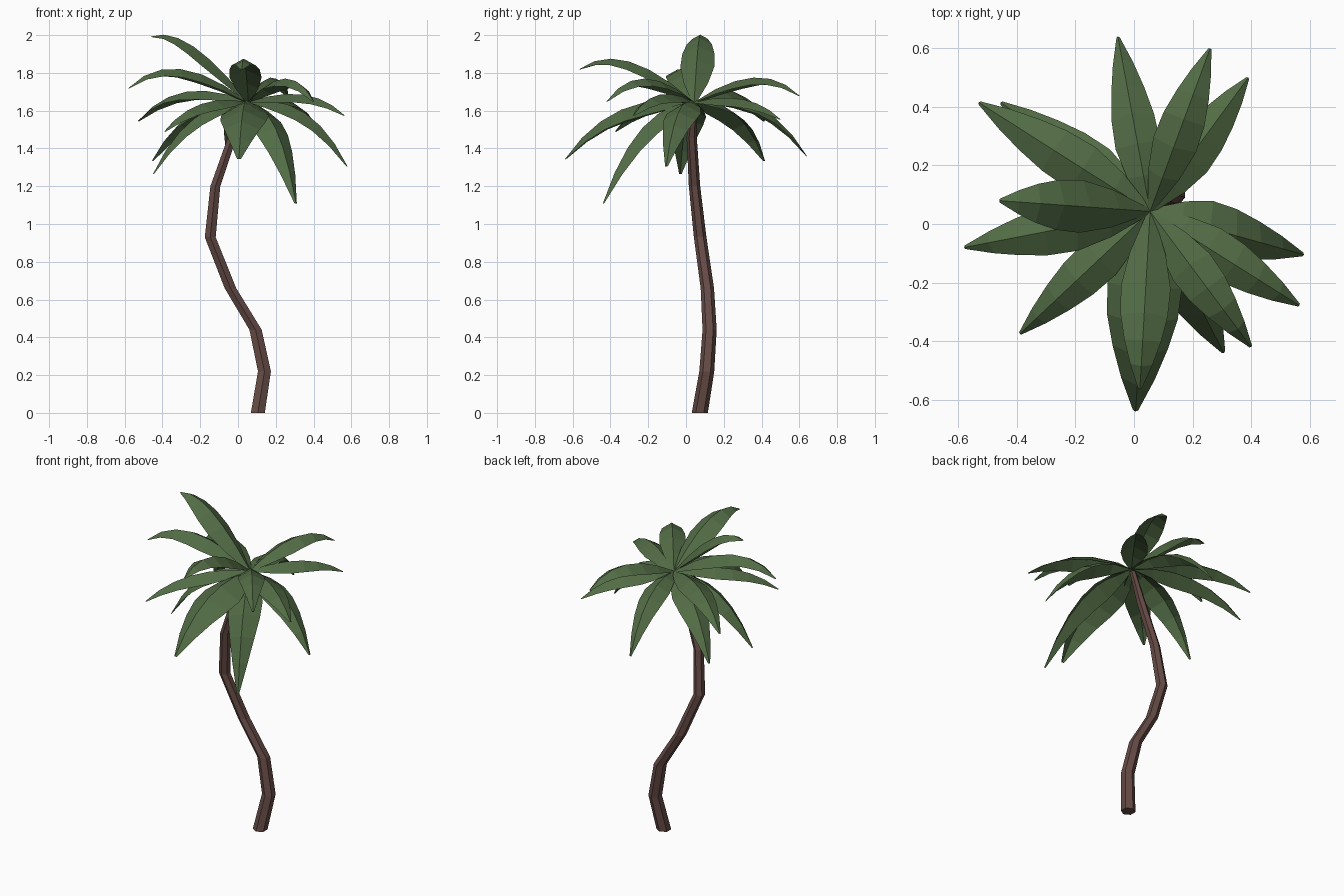
import bpy, bmesh
from mathutils import Vector

if "Cube" in bpy.data.objects:
    bpy.data.objects.remove(bpy.data.objects["Cube"])


def material(name, col):
    m = bpy.data.materials.new(name)
    m.diffuse_color = (*col, 1)
    m.use_nodes = True
    m.node_tree.nodes["Principled BSDF"].inputs["Base Color"].default_value = m.diffuse_color
    return m


bark = material("bark", (0.13, 0.07, 0.06))
green = material("green", (0.085, 0.15, 0.06))


def make_object(name, bm, mat):
    me = bpy.data.meshes.new(name)
    bm.to_mesh(me)
    bm.free()
    me.materials.append(mat)
    ob = bpy.data.objects.new(name, me)
    bpy.context.collection.objects.link(ob)
    return ob


# Trunk: six-sided rings swept along a bent path (x, y, z, radius)
path = [(0.105, 0.073, 0, 0.041), (0.14, 0.11, 0.22, 0.038), (0.093, 0.125, 0.44, 0.036),
        (-0.04, 0.113, 0.66, 0.034), (-0.147, 0.075, 0.93, 0.032), (-0.12, 0.045, 1.2, 0.029),
        (-0.03, 0.03, 1.46, 0.026), (0.045, 0.043, 1.63, 0.018)]
bm = bmesh.new()
rings = []
for x, y, z, r in path:
    ring = bmesh.ops.create_circle(bm, segments=6, radius=r * 1.04)["verts"]
    bmesh.ops.translate(bm, verts=ring, vec=(x, y, z))
    rings.append(ring)
for a, b in zip(rings, rings[1:]):
    for i in range(6):
        j = (i + 1) % 6
        bm.faces.new((a[i], a[j], b[j], b[i]))
bm.faces.new(rings[0])
bm.faces.new(rings[-1])
bmesh.ops.recalc_face_normals(bm, faces=bm.faces)
make_object("trunk", bm, bark)

# Fronds: arched leaf with a raised middle ridge
widths = [0.12, 0.72, 1.0, 0.95, 0.74, 0.45, 0.07]


def frond(name, tip, mid_z, width):
    p0 = Vector((0.055, 0.043, 1.645))
    p2 = Vector(tip)
    c = p0.lerp(p2, 0.63)
    c.z = 2 * mid_z - (p0.z + p2.z) / 2
    side = Vector((p2.y - p0.y, p0.x - p2.x, 0)).normalized()
    bm = bmesh.new()
    rows = []
    n = len(widths) - 1
    for i, w in enumerate(widths):
        t = i / n
        p = p0 * (1 - t) ** 2 + c * 2 * t * (1 - t) + p2 * t * t
        tan = ((c - p0) * (1 - t) + (p2 - c) * t).normalized()
        up = side.cross(tan)
        h = w * width / 2
        low = p - up * h * 0.55
        rows.append([bm.verts.new(v) for v in (low - side * h, p, low + side * h)])
    for a, b in zip(rows, rows[1:]):
        for k in range(2):
            bm.faces.new((a[k], a[k + 1], b[k + 1], b[k]))
    bmesh.ops.recalc_face_normals(bm, faces=bm.faces)
    if sum(f.normal.z for f in bm.faces) < 0:
        bmesh.ops.reverse_faces(bm, faces=bm.faces)
    make_object(name, bm, green)


# Tip position, height of the arch middle, width
fronds = [
    ((-0.46, 0.08, 1.993), 1.94, 0.18), ((0.02, -0.565, 1.82), 1.86, 0.17),
    ((0.26, 0.60, 1.68), 1.775, 0.155), ((0.40, -0.42, 1.65), 1.77, 0.155),
    ((-0.58, -0.08, 1.72), 1.82, 0.17), ((-0.53, 0.415, 1.545), 1.70, 0.17),
    ((0.39, 0.50, 1.555), 1.66, 0.155), ((0.565, -0.278, 1.575), 1.685, 0.16),
    ((-0.39, -0.375, 1.49), 1.635, 0.155), ((-0.055, 0.64, 1.36), 1.62, 0.155),
    ((0.005, -0.64, 1.345), 1.605, 0.255), ((0.58, -0.105, 1.305), 1.59, 0.185),
    ((-0.455, 0.415, 1.335), 1.59, 0.18), ((-0.45, -0.03, 1.265), 1.56, 0.18),
    ((0.307, -0.44, 1.11), 1.51, 0.195),
]
for i, (tip, mid, w) in enumerate(fronds):
    frond(f"frond_{i + 1}", tip, mid, w)
